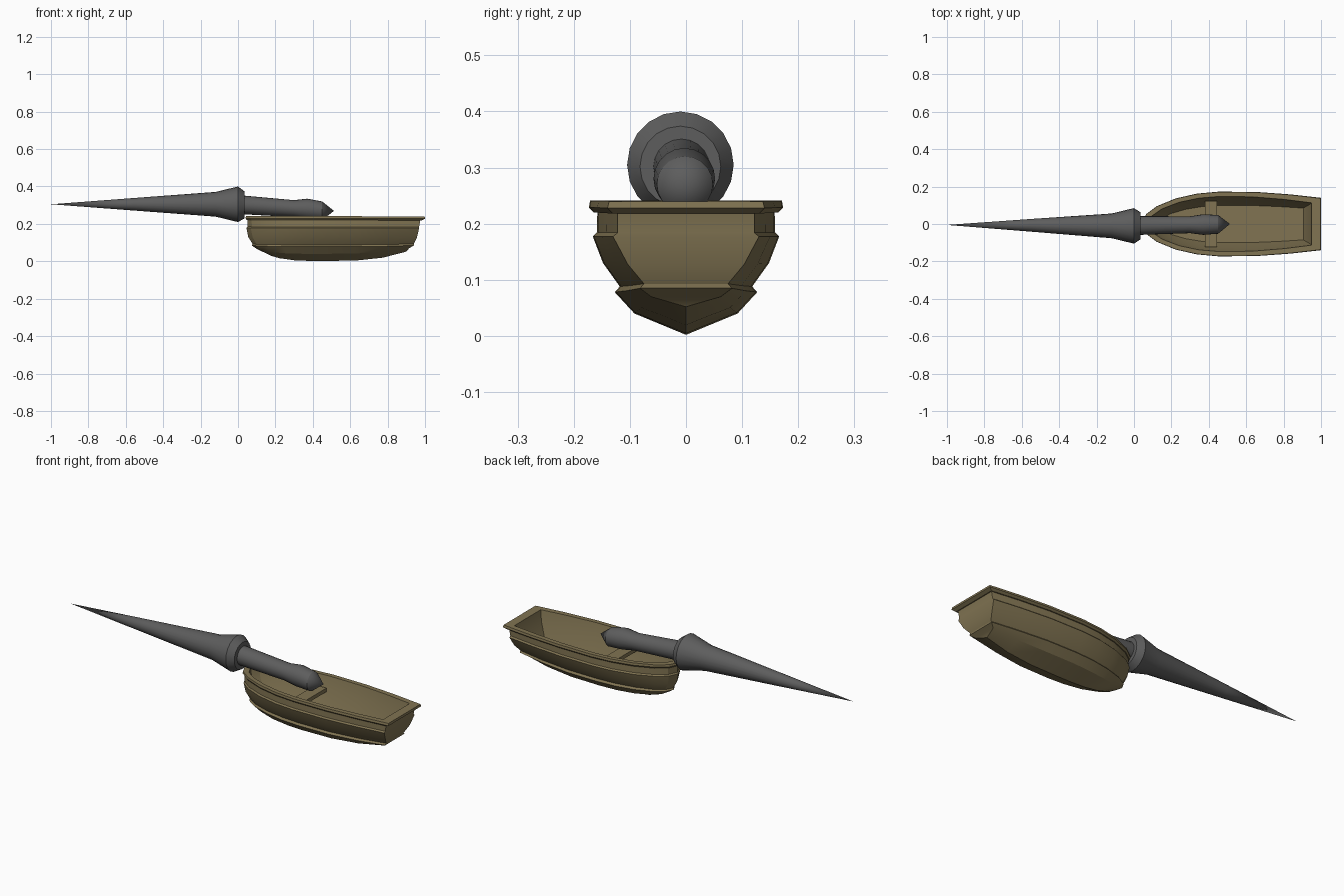
import bpy, bmesh, math

if "Cube" in bpy.data.objects:
    bpy.data.objects.remove(bpy.data.objects["Cube"])


def material(name, rgb):
    m = bpy.data.materials.new(name)
    m.diffuse_color = (*rgb, 1)
    m.use_nodes = True
    m.node_tree.nodes["Principled BSDF"].inputs["Base Color"].default_value = m.diffuse_color
    return m


WOOD = material("wood", (0.22, 0.175, 0.085))
STEEL = material("dark_steel", (0.11, 0.11, 0.11))


def loft(name, rings, mat, angle, caps=False):
    """Bridge closed rings of equal length into one mesh."""
    bm = bmesh.new()
    rows = [[bm.verts.new(p) for p in r] for r in rings]
    n = len(rows[0])
    for a, b in zip(rows, rows[1:]):
        for i in range(n):
            k = (i + 1) % n
            bm.faces.new((a[i], a[k], b[k], b[i]))
    if caps:
        bm.faces.new(rows[0])
        bm.faces.new(rows[-1])
    bmesh.ops.remove_doubles(bm, verts=bm.verts, dist=0.0003)
    bmesh.ops.dissolve_degenerate(bm, edges=bm.edges, dist=0.0003)
    bmesh.ops.recalc_face_normals(bm, faces=bm.faces)
    me = bpy.data.meshes.new(name)
    bm.to_mesh(me)
    bm.free()
    ob = bpy.data.objects.new(name, me)
    bpy.context.collection.objects.link(ob)
    me.materials.append(mat)
    bpy.ops.object.select_all(action='DESELECT')
    ob.select_set(True)
    bpy.context.view_layer.objects.active = ob
    bpy.ops.object.shade_smooth_by_angle(angle=math.radians(angle))
    return ob


# Stations along the hull: position, fullness, bow rise, stern narrowing, stern rise
STATIONS = [(0, 0, 1, 0, 0), (.025, .3, .75, 0, 0), (.085, .55, .4, 0, 0),
            (.19, .79, .1, 0, 0), (.31, .94, 0, 0, 0), (.43, 1, 0, 0, 0),
            (.64, 1, 0, .05, .05), (.83, 1, 0, .45, .35), (1, 1, 0, 1, 1)]


def waterline(bow, mid, stern):
    """Closed loop round the hull from (x,z) bow, (y,z) mid and (x,y,z) stern."""
    side = []
    for t, full, rise, g, h in STATIONS:
        x = bow[0] + (stern[0] - bow[0]) * t
        y = full * (mid[0] + (stern[1] - mid[0]) * g)
        z = mid[1] + (bow[1] - mid[1]) * rise + (stern[2] - mid[1]) * h
        side.append((x, y, z))
    return side[::-1] + [(x, -y, z) for x, y, z in side[1:]]


# Hull: three stepped strakes, gunwale, then the inside down to the floor
LEVELS = [
    ((.16, .038), (0, .002), (.90, 0, .052)),
    ((.105, .064), (.092, .04), (.915, .062, .07)),
    ((.073, .085), (.127, .078), (.94, .082, .085)),
    ((.078, .092), (.118, .088), (.94, .075, .093)),
    ((.055, .13), (.148, .13), (.957, .104, .128)),
    ((.045, .178), (.166, .177), (.968, .13, .177)),
    ((.051, .185), (.159, .184), (.968, .122, .184)),
    ((.05, .22), (.158, .22), (.975, .122, .22)),
    ((.047, .221), (.164, .22), (.982, .13, .218)),
    ((.04, .23), (.173, .229), (1.0, .14, .228)),
    ((.042, .241), (.171, .241), (.998, .137, .24)),
    ((.075, .241), (.147, .241), (.95, .113, .24)),
    ((.085, .18), (.132, .18), (.94, .105, .18)),
    ((.13, .1), (.1, .1), (.905, .085, .1)),
    ((.16, .1), (0, .1), (.88, 0, .1)),
]
loft("boat_hull", [waterline(*l) for l in LEVELS], WOOD, 20)

# Seat plank across the hull
loft("seat", [[(x, y, z) for x, y in ((.38, -.122), (.445, -.122), (.445, .122), (.38, .122))]
              for z in (.165, .185)], WOOD, 20, caps=True)

# Lance: (x, radius, centre y, centre z) from the point to the pommel
SIDES = 20
LANCE = [(-1, 0, -.005, .305), (-.55, .034, -.007, .305), (-.12, .066, -.01, .305),
         (0, .095, -.01, .305), (.035, .072, -.01, .302), (.035, .05, -.008, .301),
         (.30, .045, -.004, .282), (.37, .055, -.003, .28), (.45, .05, -.002, .27),
         (.513, 0, 0, .27)]
loft("lance", [[(x, cy + r * math.cos(a), cz + r * math.sin(a))
                for a in (2 * math.pi * i / SIDES for i in range(SIDES))]
               for x, r, cy, cz in LANCE], STEEL, 25)
